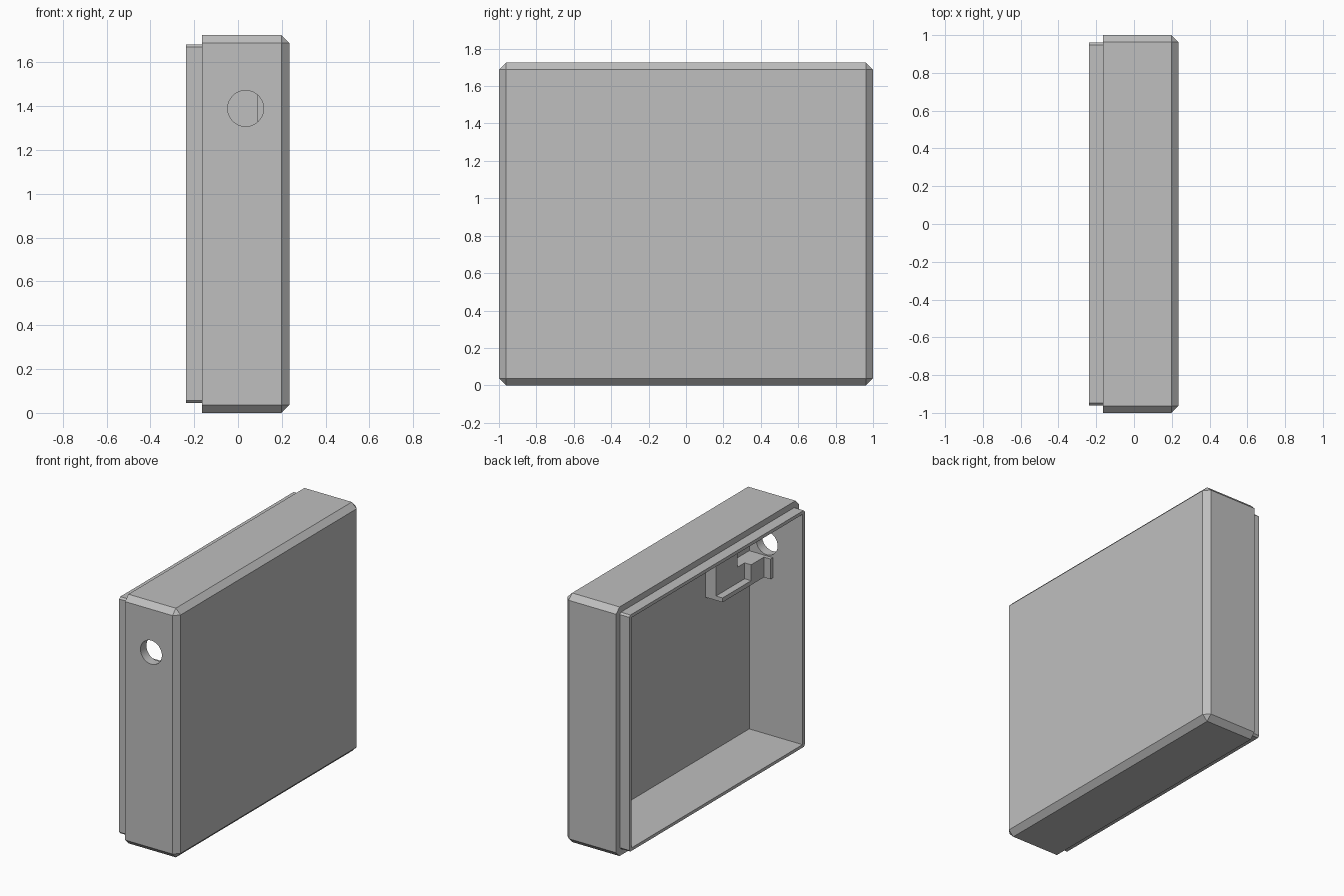
import bpy
import bmesh
import math
from mathutils import Matrix

default = bpy.data.objects.get("Cube")
if default:
    bpy.data.objects.remove(default, do_unlink=True)

grey = bpy.data.materials.new("plain grey")
grey.use_nodes = True
COLOUR = (0.52, 0.52, 0.52, 1)
grey.diffuse_color = COLOUR
grey.node_tree.nodes["Principled BSDF"].inputs["Base Color"].default_value = COLOUR


def make_object(name, bm):
    bmesh.ops.recalc_face_normals(bm, faces=bm.faces)
    mesh = bpy.data.meshes.new(name)
    bm.to_mesh(mesh)
    bm.free()
    mesh.materials.append(grey)
    obj = bpy.data.objects.new(name, mesh)
    bpy.context.scene.collection.objects.link(obj)
    return obj


def box(name, xs, ys, zs, chamfer=0, open_end=None):
    """Box from ranges; chamfers every edge not lying on the open -x end."""
    bm = bmesh.new()
    bmesh.ops.create_cube(bm, size=1)
    for v in bm.verts:
        v.co = [r[0] if c < 0 else r[1] for c, r in zip(v.co, (xs, ys, zs))]
    if chamfer:
        edges = [e for e in bm.edges if not all(
            any(abs(v.co.x - end) < 1e-5 for end in open_end) for v in e.verts)
            or (e.verts[0].co.x != e.verts[1].co.x)]
        bmesh.ops.bevel(bm, geom=edges, offset=chamfer, segments=1,
                        affect='EDGES', profile=0.5)
    return make_object(name, bm)


def boolean(target, tool, operation):
    tool.hide_render = True
    mod = target.modifiers.new("join", 'BOOLEAN')
    mod.operation = operation
    mod.solver = 'EXACT'
    mod.object = tool
    bpy.context.view_layer.objects.active = target
    bpy.ops.object.modifier_apply(modifier=mod.name)
    bpy.data.objects.remove(tool, do_unlink=True)


# Outer case, chamfered everywhere except around its open side
OPEN, BACK, LIP = -0.165, 0.235, -0.238
case = box("case_shell", (OPEN, BACK), (-1, 1), (0, 1.725), 0.037, (OPEN,))

# Stepped lip around the opening
lip = box("lip", (LIP, 0), (-0.96, 0.96), (0.045, 1.683), 0.012, (LIP, 0))
boolean(case, lip, 'UNION')

# Hollow interior
cavity = box("cavity_cutter", (-0.5, 0.17), (-0.935, 0.935), (0.066, 1.66))
boolean(case, cavity, 'DIFFERENCE')

# Round socket hole through the front wall
bm = bmesh.new()
bmesh.ops.create_cone(bm, cap_ends=True, segments=48, radius1=0.082, radius2=0.082,
                      depth=0.3, matrix=Matrix.Translation((0.035, -1, 1.39))
                      @ Matrix.Rotation(math.pi / 2, 4, 'X'))
boolean(case, make_object("hole_cutter", bm), 'DIFFERENCE')

# Socket holder inside: tall back stop, low seat, shelf, raised block, end post
BASE, SEAT, END = 1.16, 1.30, -0.94
holder = box("socket_holder", (0.09, 0.175), (-0.69, -0.457), (BASE, 1.62))
parts = (
    ("holder_seat", (0.09, 0.175), (END, -0.68), (BASE, SEAT)),
    ("holder_shelf", (0.04, 0.10), (END, -0.457), (BASE, 1.19)),
    ("holder_block", (0.04, 0.10), (END, -0.77), (BASE, SEAT)),
    ("holder_post", (-0.01, 0.05), (END, -0.91), (BASE, SEAT)),
)
for name, xs, ys, zs in parts:
    boolean(holder, box(name, xs, ys, zs), 'UNION')

# Flat faces with a smooth hole wall
for obj in (case, holder):
    bpy.ops.object.select_all(action='DESELECT')
    obj.select_set(True)
    bpy.context.view_layer.objects.active = obj
    bpy.ops.object.shade_smooth_by_angle(angle=math.radians(20))
